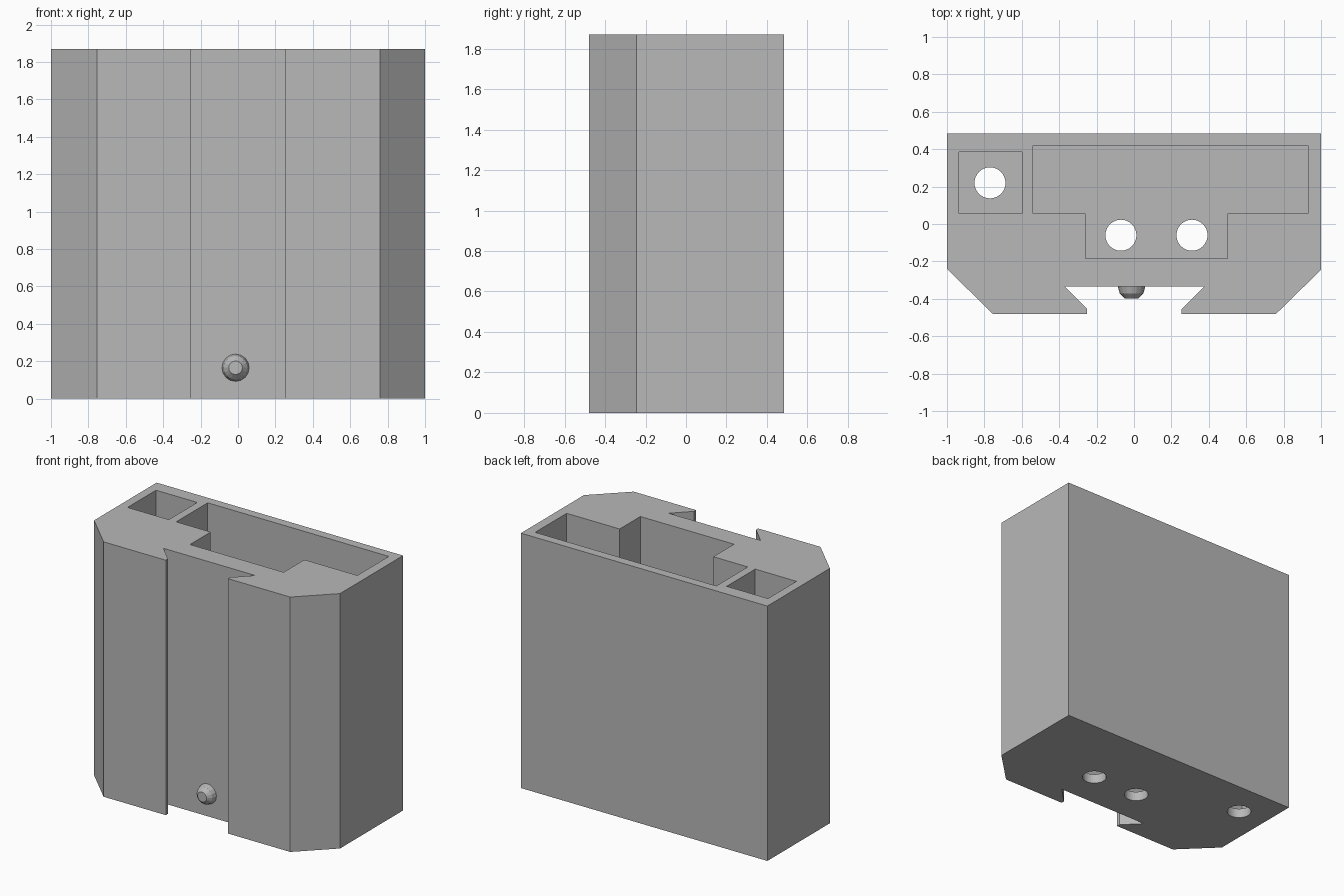
import bpy
import bmesh
from math import sin, cos, pi, radians

cube = bpy.data.objects.get("Cube")
if cube:
    bpy.data.objects.remove(cube, do_unlink=True)

HEIGHT = 1.87
FLOOR = 0.07

grey = bpy.data.materials.new("light grey")
grey.use_nodes = True
grey.diffuse_color = (0.48, 0.48, 0.48, 1)
grey.node_tree.nodes["Principled BSDF"].inputs["Base Color"].default_value = grey.diffuse_color


def add_object(name, bm):
    bmesh.ops.recalc_face_normals(bm, faces=bm.faces[:])
    mesh = bpy.data.meshes.new(name)
    bm.to_mesh(mesh)
    bm.free()
    mesh.materials.append(grey)
    obj = bpy.data.objects.new(name, mesh)
    bpy.context.collection.objects.link(obj)
    return obj


def prism(name, outline, z0, z1):
    """Extrude a plan outline upward from z0 to z1."""
    bm = bmesh.new()
    base = bm.faces.new([bm.verts.new((x, y, z0)) for x, y in outline])
    top = bmesh.ops.extrude_face_region(bm, geom=[base])["geom"]
    for v in top:
        if isinstance(v, bmesh.types.BMVert):
            v.co.z = z1
    return add_object(name, bm)


def circle(cx, cy, r, n=32):
    return [(cx + r * cos(2 * pi * i / n), cy + r * sin(2 * pi * i / n)) for i in range(n)]


def cut(target, cutter):
    cutter.hide_render = True
    cutter.hide_set(True)
    mod = target.modifiers.new(cutter.name, "BOOLEAN")
    mod.operation = "DIFFERENCE"
    mod.solver = "EXACT"
    mod.object = cutter


# Body: chamfered front corners and a dovetail channel down the front
body = prism("holder_body", [
    (-1, 0.485), (-1, -0.24), (-0.755, -0.48), (-0.25, -0.48), (-0.25, -0.455),
    (-0.37, -0.335), (0.375, -0.335), (0.255, -0.455), (0.255, -0.48),
    (0.76, -0.48), (1, -0.245), (1, 0.485)], 0, HEIGHT)

# Open pockets
pockets = {
    "small_pocket": [(-0.935, 0.055), (-0.6, 0.055), (-0.6, 0.385), (-0.935, 0.385)],
    "large_pocket": [(-0.54, 0.055), (-0.26, 0.055), (-0.26, -0.185), (0.5, -0.185),
                     (0.5, 0.055), (0.93, 0.055), (0.93, 0.42), (-0.54, 0.42)],
}
cutters = [prism(name + "_cutter", outline, FLOOR, HEIGHT + 0.1)
           for name, outline in pockets.items()]

# Drain holes through the floor
for name, x, y in (("right", -0.77, 0.22), ("middle", -0.07, -0.06), ("left", 0.31, -0.06)):
    cutters.append(prism(name + "_hole_cutter", circle(x, y, 0.083), -0.1, FLOOR + 0.1))

for cutter in cutters:
    cut(body, cutter)

# Apply the cuts and remove the helpers
bpy.context.view_layer.update()
evaluated = body.evaluated_get(bpy.context.evaluated_depsgraph_get())
finished = bpy.data.meshes.new_from_object(evaluated)
body.modifiers.clear()
body.data = finished
for cutter in cutters:
    bpy.data.objects.remove(cutter, do_unlink=True)

# Faceted detent bump low in the channel
bm = bmesh.new()
rings = []
for angle, depth in ((90, -0.02), (90, 0), (60, None), (30, None)):
    r = 0.073 * sin(radians(angle))
    d = 0.073 * cos(radians(angle)) if depth is None else depth
    rings.append([bm.verts.new((x, -0.335 - d, z)) for x, z in circle(-0.013, 0.165, r, 16)])
for a, b in zip(rings, rings[1:]):
    for i in range(len(a)):
        j = (i + 1) % len(a)
        bm.faces.new((a[i], a[j], b[j], b[i]))
bm.faces.new(rings[0])
bm.faces.new(rings[-1])
add_object("detent_bump", bm)
